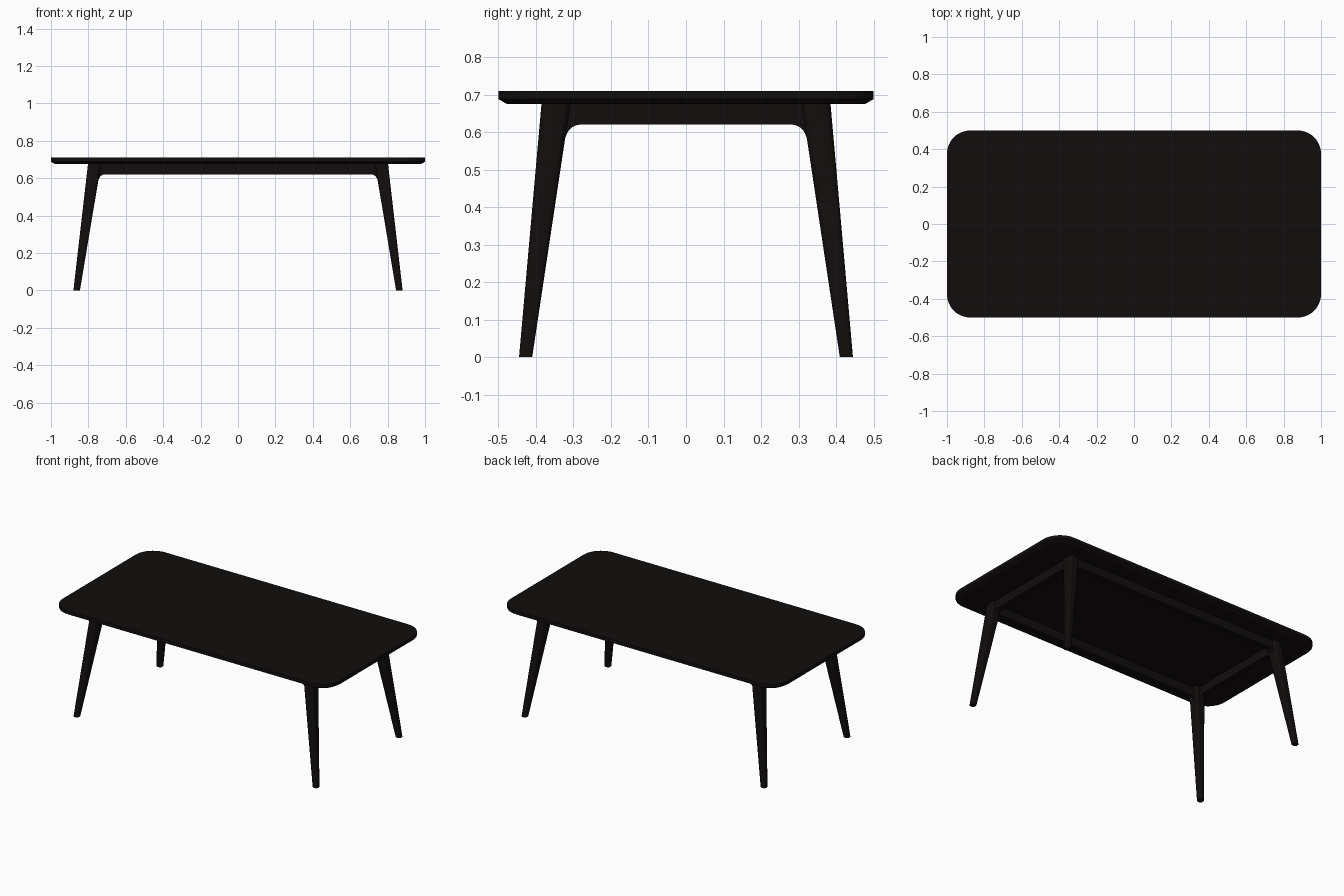
import bpy, math

if "Cube" in bpy.data.objects:
    bpy.data.objects.remove(bpy.data.objects["Cube"])

wood = bpy.data.materials.new("dark_wood")
wood.diffuse_color = (0.006, 0.004, 0.004, 1)
wood.use_nodes = True
wood.node_tree.nodes["Principled BSDF"].inputs["Base Color"].default_value = wood.diffuse_color


def make(name, verts, faces):
    me = bpy.data.meshes.new(name)
    me.from_pydata(verts, [], faces)
    me.materials.append(wood)
    ob = bpy.data.objects.new(name, me)
    bpy.context.collection.objects.link(ob)
    bpy.ops.object.select_all(action='DESELECT')
    ob.select_set(True)
    bpy.context.view_layer.objects.active = ob
    bpy.ops.object.mode_set(mode='EDIT')
    bpy.ops.mesh.select_all(action='SELECT')
    bpy.ops.mesh.normals_make_consistent(inside=False)
    bpy.ops.object.mode_set(mode='OBJECT')
    bpy.ops.object.shade_smooth_by_angle(angle=math.radians(30))
    return ob


def loft(name, rings):
    n = len(rings[0])
    faces = [list(range(n)), [(len(rings) - 1) * n + i for i in range(n)]]
    for r in range(len(rings) - 1):
        for i in range(n):
            j = (i + 1) % n
            faces.append([r * n + i, r * n + j, (r + 1) * n + j, (r + 1) * n + i])
    return make(name, [p for ring in rings for p in ring], faces)


def rounded_rect(x0, x1, y0, y1, z, r, seg):
    pts = []
    corners = [(x1 - r, y1 - r), (x0 + r, y1 - r), (x0 + r, y0 + r), (x1 - r, y0 + r)]
    for k, (cx, cy) in enumerate(corners):
        for s in range(seg + 1):
            a = math.pi / 2 * (k + s / seg)
            pts.append((cx + r * math.cos(a), cy + r * math.sin(a), z))
    return pts


# Tabletop with a chamfered underside
loft("tabletop", [rounded_rect(-1 + i, 1 - i, -0.5 + i, 0.5 - i, z, 0.125 - i, 12)
                  for i, z in ((0.022, 0.675), (0.0, 0.688), (0.0, 0.71))])

# Splayed, tapered legs
for sx, side in ((-1, "left"), (1, "right")):
    for sy, end in ((-1, "front"), (1, "back")):
        rings = [rounded_rect(0.845, 0.88, 0.41, 0.445, 0.0, 0.011, 5),
                 rounded_rect(0.732, 0.802, 0.308, 0.385, 0.677, 0.018, 5)]
        loft(f"{end}_{side}_leg", [[(x * sx, y * sy, z) for x, y, z in ring] for ring in rings])


# Apron rails with curved ends that flow into the legs
def rail(name, start, corner, end, deep, centre, along_x):
    half = []
    for s in range(9):
        t = s / 8
        half.append(((1 - t) ** 2 * start + 2 * t * (1 - t) * corner + t * t * end,
                     0.62 - 0.045 * t * t))
    half += [(deep, 0.575), (deep, 0.677)]
    profile = half + [(-a, z) for a, z in reversed(half)]
    rings = [[(a, b, z) if along_x else (b, a, z) for a, z in profile]
             for b in (centre - 0.016, centre + 0.016)]
    loft(name, rings)


for s, n in ((-1, "front"), (1, "back")):
    rail(n + "_rail", 0.71, 0.742, 0.751, 0.775, s * 0.358, True)
for s, n in ((-1, "left"), (1, "right")):
    rail(n + "_rail", 0.28, 0.315, 0.324, 0.35, s * 0.775, False)
